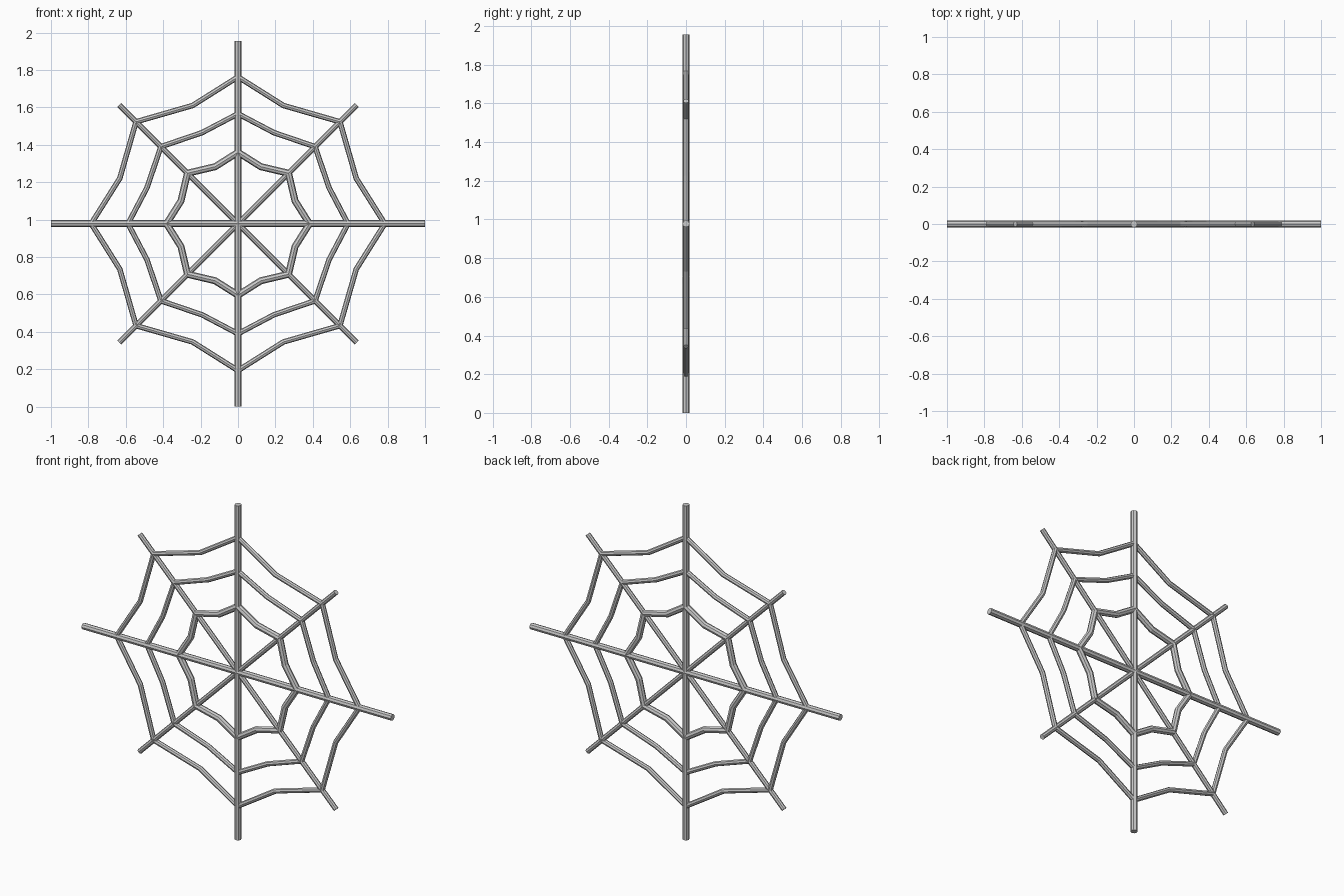
import bpy, bmesh, math
from mathutils import Vector

if "Cube" in bpy.data.objects:
    bpy.data.objects.remove(bpy.data.objects["Cube"])

CZ = 0.978      # height of the hub
SIDES = 8


def tube(name, pts, r):
    """Sweep a capped, mitred tube along flat (x, z) points round the hub."""
    p = [Vector((x, 0, z + CZ)) for x, z in pts]
    dirs = [(b - a).normalized() for a, b in zip(p, p[1:])]
    up = Vector((0, 1, 0))
    bm = bmesh.new()
    rings = []
    for i, c in enumerate(p):
        d0, d1 = dirs[max(i - 1, 0)], dirs[min(i, len(dirs) - 1)]
        t = (d0 + d1).normalized()
        side = t.cross(up) / max(t.dot(d1), 0.3)
        rings.append([bm.verts.new(c + r * (up * math.cos(a) + side * math.sin(a)))
                      for a in (math.tau * k / SIDES for k in range(SIDES))])
    for a, b in zip(rings, rings[1:]):
        for k in range(SIDES):
            n = (k + 1) % SIDES
            bm.faces.new((a[k], a[n], b[n], b[k]))
    bm.faces.new(rings[0])
    bm.faces.new(rings[-1][::-1])
    bmesh.ops.recalc_face_normals(bm, faces=bm.faces)
    me = bpy.data.meshes.new(name)
    bm.to_mesh(me)
    bm.free()
    ob = bpy.data.objects.new(name, me)
    bpy.context.collection.objects.link(ob)
    return ob


# Straight spokes through the hub
tube("horizontal_spoke", [(-1, 0), (1, 0)], 0.0187)
tube("vertical_spoke", [(0, -0.978), (0, 0.978)], 0.0187)
for s in (1, -1):
    tube("diagonal_spoke", [(-0.635, -0.635 * s), (0.635, 0.635 * s)], 0.0145)

# Sagging strands: (axis radius, sag point, diagonal coordinate, thickness)
strands = {
    "inner_strand": (0.382, (0.305, 0.122), 0.270, 0.0187),
    "middle_strand": (0.588, (0.487, 0.192), 0.412, 0.0145),
    "outer_strand": (0.785, (0.632, 0.243), 0.545, 0.0145),
}
for name, (axis, (u, v), diag, r) in strands.items():
    for sx in (1, -1):
        for sz in (1, -1):
            tube(name, [(axis * sx, 0), (u * sx, v * sz), (diag * sx, diag * sz)], r)
            tube(name, [(0, axis * sz), (v * sx, u * sz), (diag * sx, diag * sz)], r)
